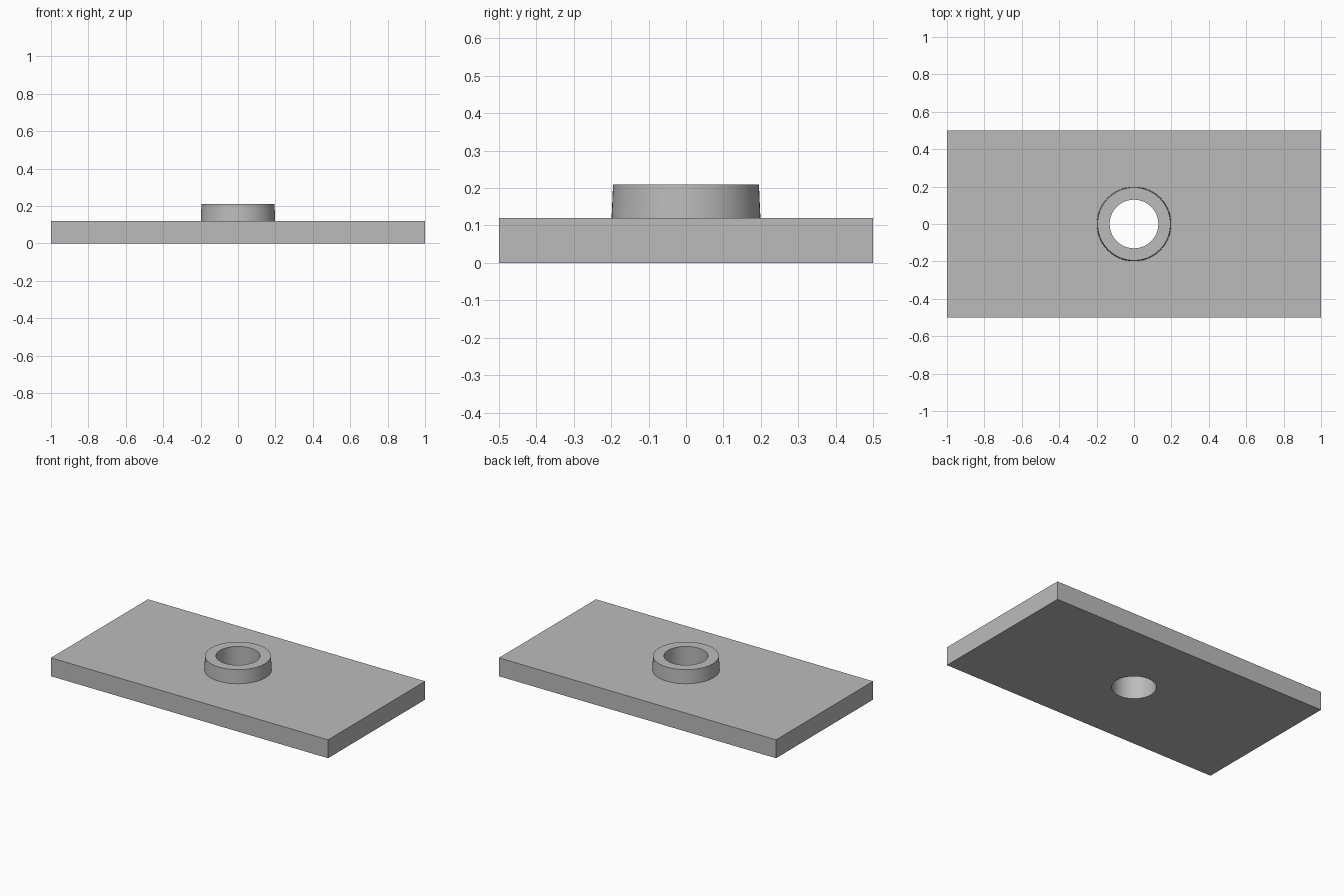
import bpy
import math

SEGMENTS = 64
PLATE_TOP = 0.12
COLLAR_TOP = 0.21
BORE_RADIUS = 0.13

default_cube = bpy.data.objects.get("Cube")
if default_cube:
    bpy.data.objects.remove(default_cube, do_unlink=True)

# Single plain grey for the whole part
grey = bpy.data.materials.new("plain grey")
grey.use_nodes = True
colour = (0.5, 0.5, 0.5, 1)
grey.diffuse_color = colour
grey.node_tree.nodes["Principled BSDF"].inputs["Base Color"].default_value = colour


def activate(obj):
    bpy.ops.object.select_all(action="DESELECT")
    obj.select_set(True)
    bpy.context.view_layer.objects.active = obj


def finish(obj):
    """Apply the modifiers, colour the part and keep its edges sharp."""
    activate(obj)
    for modifier in list(obj.modifiers):
        bpy.ops.object.modifier_apply(modifier=modifier.name)
    obj.data.materials.clear()
    obj.data.materials.append(grey)
    bpy.ops.object.shade_smooth_by_angle(angle=math.radians(30))


def cut(obj, cutter):
    modifier = obj.modifiers.new("bore", "BOOLEAN")
    modifier.operation = "DIFFERENCE"
    modifier.solver = "EXACT"
    modifier.object = cutter


# Cutter for the through hole
bpy.ops.mesh.primitive_cylinder_add(
    vertices=SEGMENTS, radius=BORE_RADIUS, depth=1, location=(0, 0, 0.1))
bore = bpy.context.object
bore.name = "bore_cutter"
bore.hide_render = True

# Rectangular base plate
bpy.ops.mesh.primitive_cube_add(size=1, location=(0, 0, PLATE_TOP / 2))
plate = bpy.context.object
plate.name = "base_plate"
plate.scale = (2, 1, PLATE_TOP)
bpy.ops.object.transform_apply(location=True, scale=True)
cut(plate, bore)

# Slightly tapered collar around the hole
bpy.ops.mesh.primitive_cone_add(
    vertices=SEGMENTS, radius1=0.199, radius2=0.195,
    depth=COLLAR_TOP - PLATE_TOP,
    location=(0, 0, (PLATE_TOP + COLLAR_TOP) / 2))
collar = bpy.context.object
collar.name = "collar"
cut(collar, bore)

for part in (plate, collar):
    finish(part)

bpy.data.objects.remove(bore, do_unlink=True)
